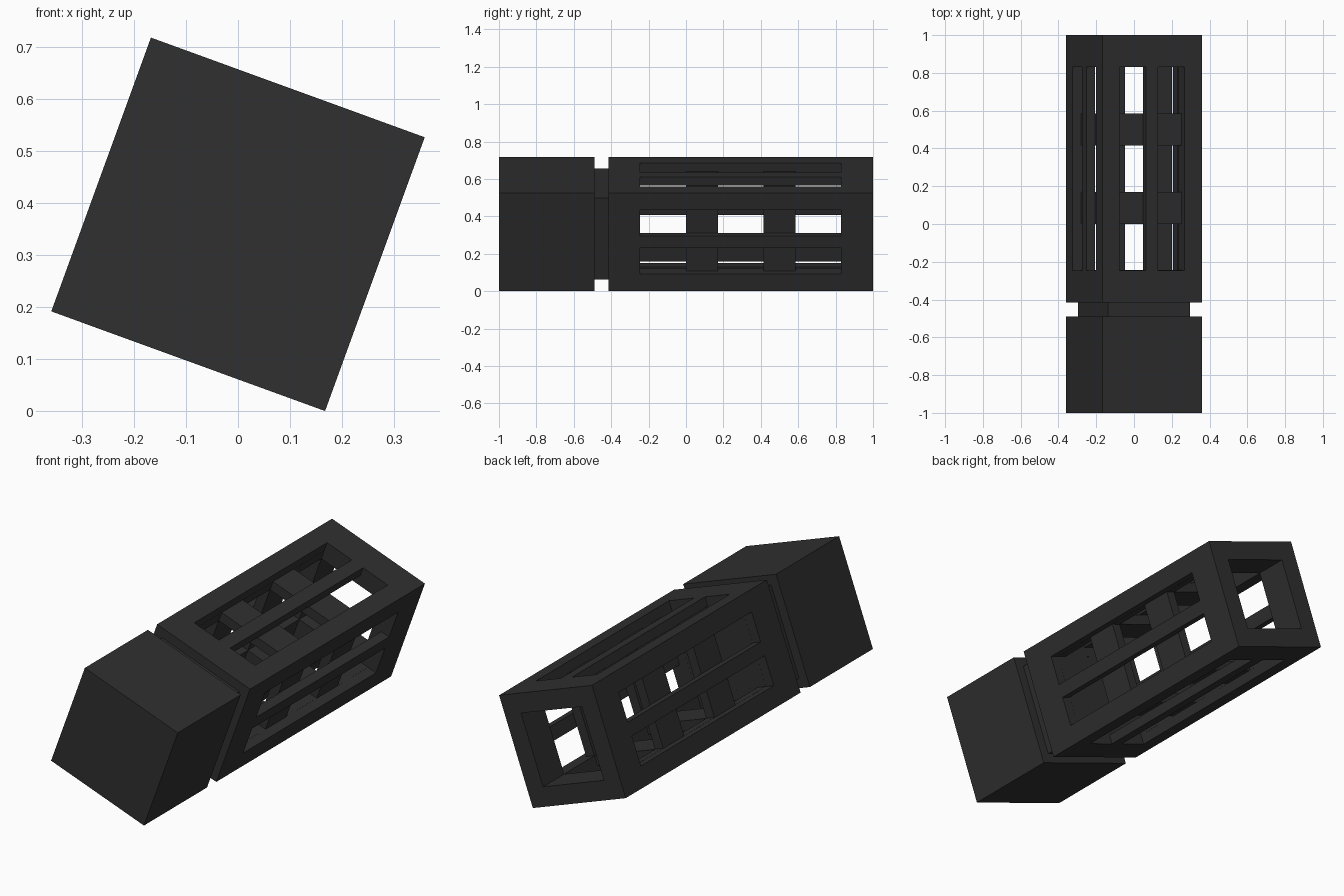
import bpy, math

if "Cube" in bpy.data.objects:
    bpy.data.objects.remove(bpy.data.objects["Cube"])

S = 0.28      # half side of the square section
CORE = 0.232  # half side of the neck and inner tube
BORE = 0.183  # half side of the hollow
BAR = 0.034   # half width of each long centre bar

mat = bpy.data.materials.new("charcoal")
mat.diffuse_color = (0.029, 0.029, 0.029, 1)
mat.use_nodes = True
mat.node_tree.nodes["Principled BSDF"].inputs["Base Color"].default_value = mat.diffuse_color


def box(name, x, y, z):
    bpy.ops.mesh.primitive_cube_add(size=1)
    o = bpy.context.object
    o.name = name
    for v in o.data.vertices:
        v.co = [a + (c + 0.5) * (b - a) for c, (a, b) in zip(v.co, (x, y, z))]
    o.data.materials.append(mat)
    return o


def cut(target, *ranges):
    c = box("cutter", *ranges)
    m = target.modifiers.new("cut", 'BOOLEAN')
    m.operation, m.solver, m.object = 'DIFFERENCE', 'EXACT', c
    bpy.context.view_layer.objects.active = target
    bpy.ops.object.modifier_apply(modifier=m.name)
    bpy.data.objects.remove(c, do_unlink=True)


# Solid head and recessed neck
head = box("head_block", (-S, S), (-1, -0.49), (-S, S))
neck = box("neck", (-CORE, CORE), (-0.49, -0.415), (-CORE, CORE))

# Hollow cage body, open at the back
body = box("cage_body", (-S, S), (-0.415, 1), (-S, S))
cut(body, (-BORE, BORE), (-0.245, 1.1), (-BORE, BORE))

# Three windows through the inner tube, both ways, leaving cross rings
for y0, y1 in ((-0.2448, 0), (0.17, 0.415), (0.585, 0.83)):
    wide, long = (-BORE + 0.0005, BORE - 0.0005), (-CORE - 0.001, CORE + 0.001)
    cut(body, wide, (y0, y1), long)
    cut(body, long, (y0, y1), wide)

# Two long slots in the outer skin of every side
for s in (-1, 1):
    depth = sorted((s * CORE, s * (S + 0.05)))
    for t in (-1, 1):
        slot = sorted((t * BAR, t * BORE))
        cut(body, slot, (-0.245, 0.83), depth)
        cut(body, depth, (-0.245, 0.83), slot)

# Tilt the whole model around its long axis and rest it on one edge
tilt = math.radians(20)
for o in (head, neck, body):
    o.rotation_euler = (0, tilt, 0)
    o.location.z = S * (math.cos(tilt) + math.sin(tilt))
